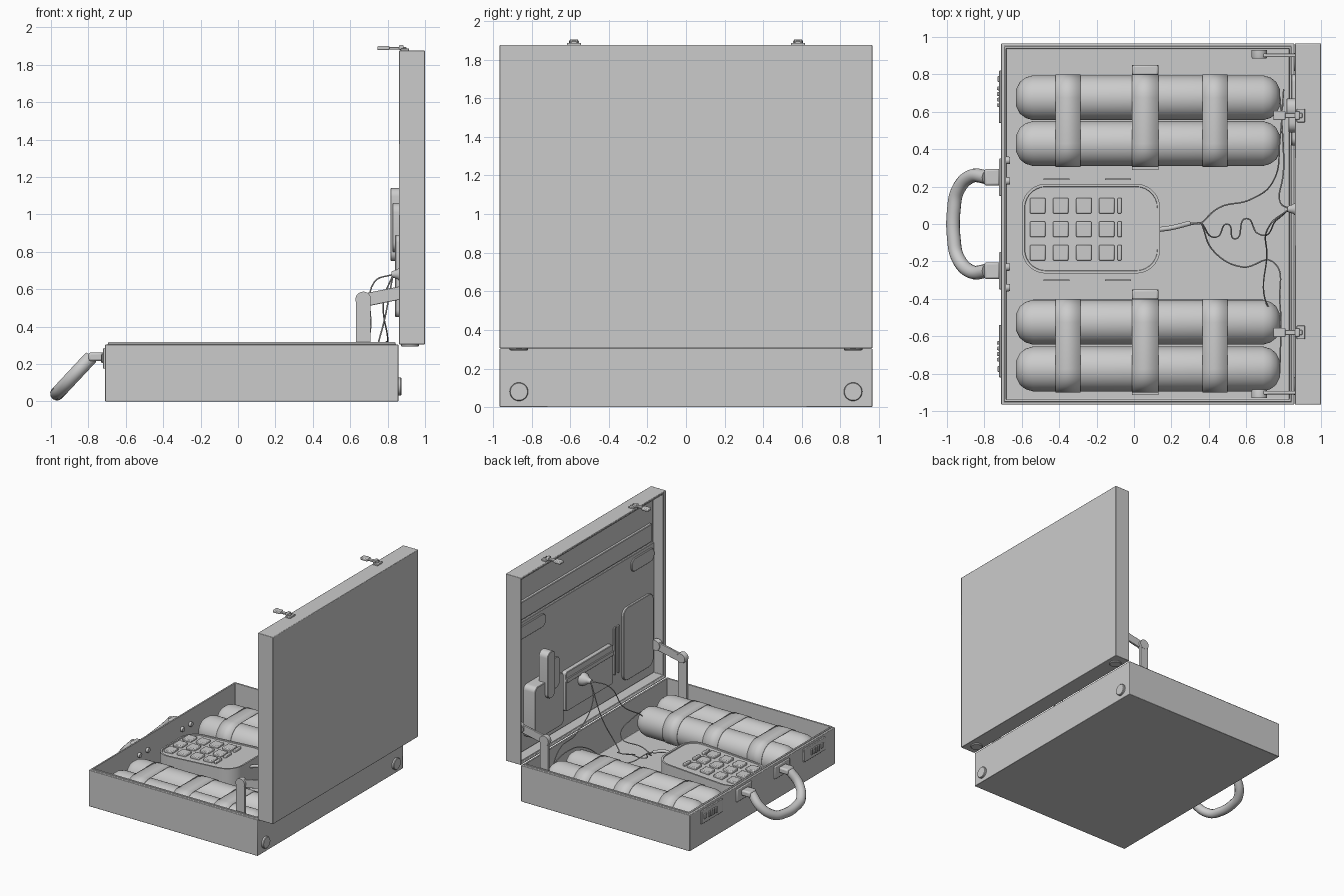
import bpy, bmesh, math
from mathutils import Vector

if "Cube" in bpy.data.objects:
    bpy.data.objects.remove(bpy.data.objects["Cube"], do_unlink=True)

GREY = bpy.data.materials.new("plain_grey")
GREY.use_nodes = True
GREY.diffuse_color = (0.6, 0.6, 0.6, 1)
GREY.node_tree.nodes["Principled BSDF"].inputs["Base Color"].default_value = (0.6, 0.6, 0.6, 1)


def add(name, mesh):
    mesh.materials.clear()
    mesh.materials.append(GREY)
    mesh.shade_smooth()
    mesh.set_sharp_from_angle(angle=math.radians(35))
    ob = bpy.data.objects.new(name, mesh)
    bpy.context.scene.collection.objects.link(ob)
    return ob


def finish(name, bm):
    bmesh.ops.recalc_face_normals(bm, faces=bm.faces[:])
    mesh = bpy.data.meshes.new(name)
    bm.to_mesh(mesh)
    bm.free()
    return add(name, mesh)


def bevel(ob, width, segments=2):
    mod = ob.modifiers.new("bevel", "BEVEL")
    mod.width, mod.segments, mod.limit_method = width, segments, "ANGLE"
    return ob


def cuboid(x, y, z):
    bm = bmesh.new()
    bmesh.ops.create_cube(bm, size=1)
    for v in bm.verts:
        for i, (lo, hi) in enumerate((x, y, z)):
            v.co[i] = hi if v.co[i] > 0 else lo
    return bm


def box(name, x, y, z, b=0.0):
    ob = finish(name, cuboid(x, y, z))
    return bevel(ob, b) if b else ob


def lathe(name, profile, loc, axis, n=32):
    """Solid of revolution from (radius, distance along axis) pairs."""
    turn = Vector((0, 0, 1)).rotation_difference(Vector(axis))
    bm, rings = bmesh.new(), []
    for r, h in profile:
        rings.append([bm.verts.new(turn @ Vector((r * math.cos(a), r * math.sin(a), h)) + Vector(loc))
                      for a in (2 * math.pi * k / n for k in range(n))])
    for p, q in zip(rings, rings[1:]):
        for k in range(n):
            bm.faces.new((p[k], p[k - 1], q[k - 1], q[k]))
    bm.faces.new(rings[0])
    bm.faces.new(rings[-1])
    return finish(name, bm)


def disc(name, loc, axis, r, h):
    return lathe(name, [(r, 0), (r, h * 0.75), (r * 0.92, h)], loc, axis, 24)


def tube(name, points, r):
    cu = bpy.data.curves.new(name, "CURVE")
    cu.dimensions, cu.bevel_depth, cu.bevel_resolution = "3D", r, 4 if r > 0.01 else 1
    cu.use_fill_caps, cu.resolution_u = True, 8
    sp = cu.splines.new("BEZIER")
    sp.bezier_points.add(len(points) - 1)
    for bp, p in zip(sp.bezier_points, points):
        bp.co, bp.handle_left_type, bp.handle_right_type = p, "AUTO", "AUTO"
    tmp = bpy.data.objects.new(name, cu)
    mesh = bpy.data.meshes.new_from_object(tmp)
    bpy.data.objects.remove(tmp)
    return add(name, mesh)


def rounded(u, v, r, n=7):
    pts = []
    for k, (cu, cv) in enumerate(((u[1] - r, v[1] - r), (u[0] + r, v[1] - r),
                                  (u[0] + r, v[0] + r), (u[1] - r, v[0] + r))):
        for i in range(n + 1):
            a = math.pi / 2 * (k + i / n)
            pts.append((cu + r * math.cos(a), cv + r * math.sin(a)))
    return pts


def panel(name, x, y, z, r):
    """Rounded plate standing against the lid lining."""
    bm, outline = bmesh.new(), rounded(y, z, r)
    a, b = [[bm.verts.new((px, *p)) for p in outline] for px in x]
    for k in range(len(a)):
        bm.faces.new((a[k], a[k - 1], b[k - 1], b[k]))
    bm.faces.new(a)
    bm.faces.new(b)
    return bevel(finish(name, bm), 0.004, 1)


def tray(name, x, y, z, opening, depth, lip):
    """Hollow case half with a raised or sunken inner lip."""
    bm = cuboid(x, y, z)
    face = max(bm.faces, key=lambda f: f.normal.dot(Vector(opening)))
    for t, d in ((0.014, 0), (0.0005, lip), (0.012, 0), (0.0005, -depth - lip)):
        bm.normal_update()
        bmesh.ops.inset_region(bm, faces=[face], thickness=t, depth=d, use_even_offset=True)
    bm.normal_update()
    return bevel(finish(name, bm), 0.004)


# case halves
Y = (-0.965, 0.965)
tray("case_base", (-0.71, 0.857), Y, (0, 0.305), (0, 0, 1), 0.28, 0.012)
tray("case_lid", (0.86, 1.0), Y, (0.305, 1.875), (-1, 0, 0), 0.105, -0.008)

# paired fittings
for s in (-1, 1):
    side = "left" if s > 0 else "right"
    disc("rear_foot_" + side, (0.855, s * 0.865, 0.08), (1, 0, 0), 0.048, 0.02)
    disc("lid_foot_" + side, (0.92, s * 0.865, 0.308), (0, 0, -1), 0.048, 0.014)
    # latch arms on the lid edge
    yl = s * 0.58
    box("latch_plate_" + side, (0.87, 0.915), (yl - 0.036, yl + 0.036), (1.87, 1.887), 0.004)
    box("latch_neck_" + side, (0.8, 0.9), (yl - 0.014, yl + 0.014), (1.882, 1.895), 0.004)
    box("latch_hook_" + side, (0.745, 0.81), (yl - 0.025, yl + 0.025), (1.878, 1.9), 0.006)
    box("latch_knuckle_" + side, (0.86, 0.885), (yl - 0.022, yl + 0.022), (1.88, 1.905), 0.005)
    # locks with number wheels
    yk = s * 0.68
    box("lock_plate_" + side, (-0.722, -0.705), (yk - 0.14, yk + 0.14), (0.175, 0.285), 0.004)
    for k in range(4):
        yw = yk - 0.045 + k * 0.03
        box("number_wheel_" + side, (-0.732, -0.715), (yw - 0.01, yw + 0.01), (0.205, 0.255), 0.004)
    box("lock_slider_" + side, (-0.73, -0.715), (yk + s * 0.08, yk + s * 0.11), (0.21, 0.25), 0.003)
    # handle mounts and inner rivets
    yh = s * 0.25
    box("handle_plate_" + side, (-0.722, -0.705), (yh - 0.1, yh + 0.1), (0.18, 0.285), 0.006)
    box("handle_mount_" + side, (-0.8, -0.715), (yh - 0.045, yh + 0.045), (0.215, 0.262), 0.012)
    for yr in (0.23, 0.34):
        disc("rivet_" + side, (-0.686, s * yr, 0.2), (1, 0, 0), 0.02, 0.022)
    # folding stay
    ys = s * 0.918
    box("stay_post_" + side, (0.632, 0.708), (ys - 0.01, ys + 0.01), (0.1, 0.545))
    disc("stay_joint_" + side, (0.67, ys + s * 0.012, 0.545), (0, -s, 0), 0.042, 0.045)
    arm = box("stay_arm_" + side, (0, 0.27), (-0.009, 0.009), (-0.035, 0.035), 0.004)
    arm.location, arm.rotation_euler[1] = (0.67, ys - s * 0.016, 0.54), -0.2
    disc("stay_pivot_" + side, (0.91, ys + s * 0.01, 0.588), (0, -s, 0), 0.045, 0.04)
    # slots beside the keypad
    for x0 in (-0.485, -0.155):
        ym = -0.03 + s * 0.27
        box("floor_tab_" + side, (x0, x0 + 0.14), (ym - 0.004, ym + 0.004), (0.02, 0.08))

# carrying handle, hanging down
plan = [(-0.785, 0.25), (-0.87, 0.255), (-0.942, 0.18), (-0.963, 0.08)]
plan += [(x, -y) for x, y in reversed(plan)]
tube("carrying_handle", [(x, y, 0.237 + (x + 0.785) * 1.07) for x, y in plan], 0.037)

# cylinders and wrapped straps
END = [(0.045, 0), (0.085, 0.02), (0.108, 0.05), (0.12, 0.09)]
profile = END + [(r, 1.41 - h) for r, h in reversed(END)]


def strap(name, y0, y1, x, w):
    r, ring = 0.126, []
    for yc, start in ((y1, -90), (y0, 90)):
        ring += [(yc + r * math.cos(a), 0.148 + r * math.sin(a))
                 for a in (math.radians(start + 12 * k) for k in range(16))]
    bm = bmesh.new()
    a, b = [[bm.verts.new((px, *p)) for p in ring] for px in (x, x + w)]
    for k in range(len(a)):
        bm.faces.new((a[k], a[k - 1], b[k - 1], b[k]))
    ob = finish(name, bm)
    ob.modifiers.new("thickness", "SOLIDIFY").thickness = 0.004


for label, y0, y1 in (("left", 0.43, 0.675), ("right", -0.775, -0.525)):
    for yc in (y0, y1):
        lathe("cylinder_" + label, profile, (-0.63, yc, 0.148), (1, 0, 0), 40)
    for x, w in ((-0.42, 0.135), (-0.01, 0.14), (0.365, 0.135)):
        strap("strap_" + label, y0, y1, x, w)
    box("strap_tab_" + label, (-0.01, 0.13), (y0 - 0.14, y1 + 0.175), (0.02, 0.034))
    box("strap_loop_" + label, (-0.01, 0.13), (y1 + 0.12, y1 + 0.175), (0.12, 0.15), 0.01)

# keypad unit with a gently sloping top


def top(x):
    return 0.245 + 0.06 * x


bm = bmesh.new()
outline = rounded((-0.6, 0.14), (-0.265, 0.215), 0.13)
low, high = [[bm.verts.new((x, y, h(x))) for x, y in outline] for h in (lambda x: 0.025, top)]
for k in range(len(low)):
    bm.faces.new((low[k], low[k - 1], high[k - 1], high[k]))
bm.faces.new(low)
lid_face = bm.faces.new(high)
bmesh.ops.recalc_face_normals(bm, faces=bm.faces[:])
for t, d in ((0.014, 0), (0.002, -0.008)):
    bmesh.ops.inset_region(bm, faces=[lid_face], thickness=t, depth=d)
finish("keypad_body", bm)
for yk in (0.098, -0.028, -0.153):
    for xk, half in ((-0.515, 0.041), (-0.392, 0.041), (-0.268, 0.041), (-0.146, 0.041), (-0.077, 0.011)):
        z = top(xk)
        box("key", (xk - half, xk + half), (yk - 0.042, yk + 0.042), (z - 0.015, z + 0.012), 0.006)

# lid lining, pockets and flap
panel("document_pocket", (0.948, 0.968), (-0.935, 0.935), (0.335, 1.43), 0.01)
panel("pocket_flap", (0.942, 0.968), (-0.9, 0.9), (1.45, 1.6), 0.01)
for y in ((0.52, 0.9), (-0.92, -0.62)):
    panel("flap_strap", (0.936, 0.955), y, (1.29, 1.4), 0.045)
panel("centre_pocket", (0.91, 0.955), (-0.335, 0.29), (0.48, 0.81), 0.02)
panel("centre_pocket_hem", (0.902, 0.92), (-0.335, 0.29), (0.72, 0.76), 0.01)
panel("side_pocket", (0.93, 0.955), (-0.9, -0.5), (0.42, 1.03), 0.06)
for y in (-0.4, -0.45):
    panel("pen_loop", (0.935, 0.955), (y - 0.012, y + 0.012), (0.52, 0.92), 0.01)
panel("phone_pocket", (0.84, 0.955), (0.42, 0.8), (0.45, 0.89), 0.04)
panel("phone_body", (0.825, 0.93), (0.49, 0.62), (0.8, 1.06), 0.05)
panel("phone_earpiece", (0.815, 0.9), (0.57, 0.67), (0.75, 1.14), 0.045)

# wiring
lathe("lid_socket", [(0.055, 0), (0.05, 0.04), (0.025, 0.07), (0.015, 0.1)], (0.92, 0.08, 0.68), (-1, 0, 0), 20)
tube("keypad_plug", [(0.13, -0.03, 0.2), (0.2, -0.02, 0.22), (0.3, 0.005, 0.2)], 0.013)
hub, socket = (0.36, 0.005, 0.17), (0.83, 0.08, 0.68)
tube("main_wire", [(0.29, 0.0, 0.2), hub], 0.006)
paths = {
    "left_wire": [hub, (0.46, 0.09, 0.1), (0.62, 0.13, 0.08), (0.75, 0.24, 0.2), (0.78, 0.45, 0.25), (0.8, 0.72, 0.16)],
    "right_wire": [hub, (0.43, -0.15, 0.08), (0.58, -0.23, 0.08), (0.74, -0.2, 0.12), (0.78, -0.42, 0.2), (0.78, -0.8, 0.16)],
    "zigzag_wire": [hub, (0.44, -0.07, 0.08), (0.5, 0.0, 0.12), (0.54, -0.08, 0.08), (0.6, 0.03, 0.12),
                    (0.66, -0.05, 0.1), (0.76, 0.02, 0.35), socket],
    "left_riser": [socket, (0.78, 0.12, 0.55), (0.8, 0.3, 0.34), (0.79, 0.55, 0.3), (0.78, 0.68, 0.16)],
    "right_riser": [socket, (0.73, 0.0, 0.64), (0.71, -0.18, 0.4), (0.7, -0.4, 0.25), (0.78, -0.53, 0.15)],
}
for name, pts in paths.items():
    tube(name, pts, 0.004)
